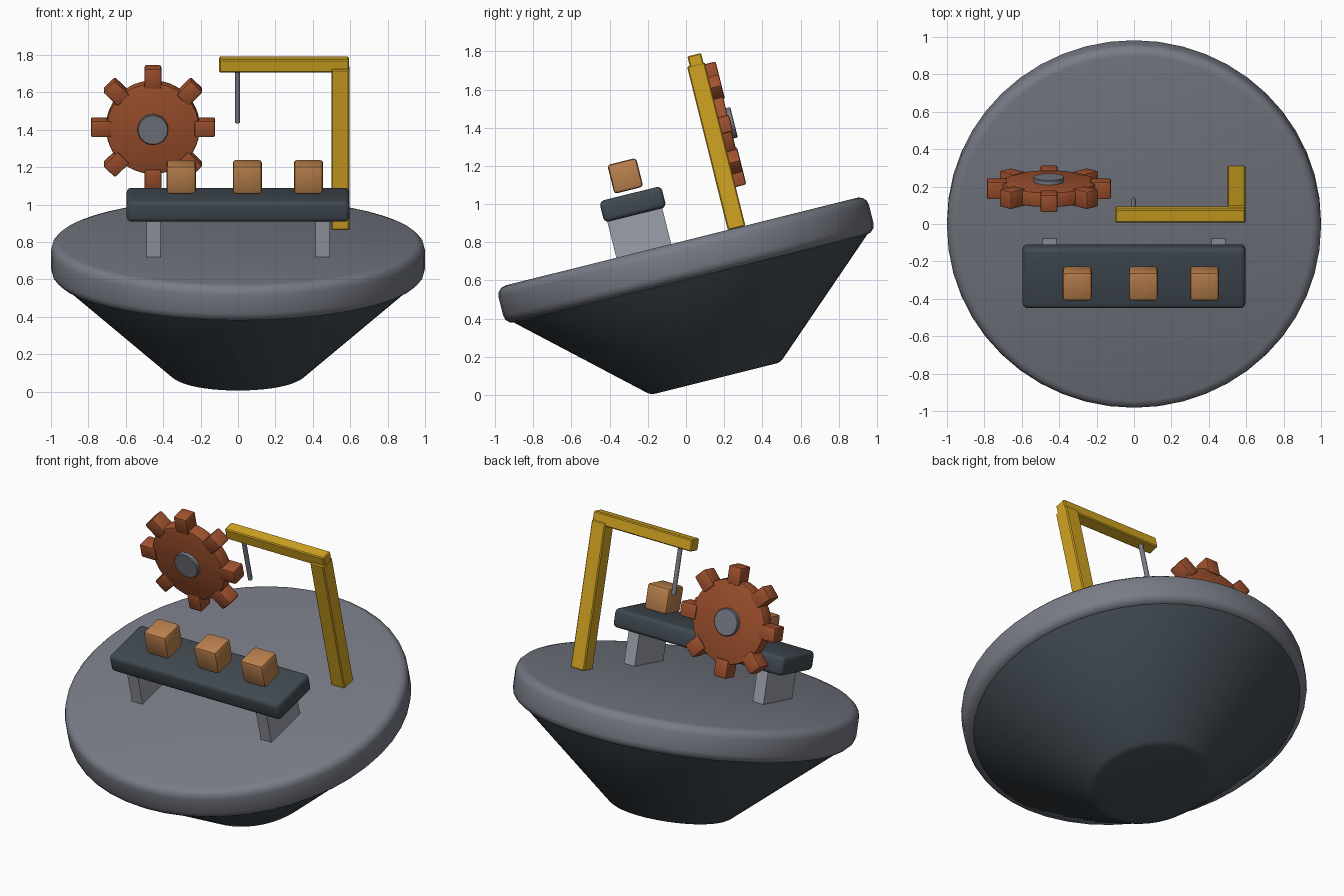
import bpy, bmesh, math
from mathutils import Matrix, Vector

if "Cube" in bpy.data.objects:
    bpy.data.objects.remove(bpy.data.objects["Cube"])

# Everything is modelled upright around the disc centre, then tilted together
TILT = Matrix.Translation((0, 0, 0.707)) @ Matrix.Rotation(math.radians(14), 4, 'X')


def material(name, rgb):
    m = bpy.data.materials.new(name)
    m.diffuse_color = (*rgb, 1)
    m.use_nodes = True
    m.node_tree.nodes["Principled BSDF"].inputs["Base Color"].default_value = m.diffuse_color
    return m


GREY = material("stone_grey", (0.19, 0.20, 0.24))
DARK = material("dark_slate", (0.052, 0.068, 0.082))
LIGHT = material("light_grey", (0.33, 0.35, 0.40))
RUST = material("rust_orange", (0.36, 0.085, 0.028))
YELLOW = material("crane_yellow", (0.64, 0.37, 0.016))
WOOD = material("crate_tan", (0.50, 0.22, 0.075))


def finish(bm, name, mat, bevel=0, segments=2):
    if bevel:
        edges = [e for e in bm.edges if e.calc_face_angle(0) > math.radians(30)]
        bmesh.ops.bevel(bm, geom=edges, offset=bevel, segments=segments,
                        profile=0.5, affect='EDGES')
    me = bpy.data.meshes.new(name)
    bm.to_mesh(me)
    bm.free()
    me.materials.append(mat)
    ob = bpy.data.objects.new(name, me)
    bpy.context.collection.objects.link(ob)
    ob.matrix_world = TILT
    bpy.ops.object.select_all(action='DESELECT')
    ob.select_set(True)
    bpy.context.view_layer.objects.active = ob
    bpy.ops.object.shade_smooth_by_angle(angle=math.radians(35))
    return ob


def add_box(bm, center, size, turn=Matrix()):
    bmesh.ops.create_cube(bm, size=1, matrix=turn @ Matrix.Translation(center)
                          @ Matrix.Diagonal((*size, 1)))


def box(name, center, size, mat, bevel=0, segments=2):
    bm = bmesh.new()
    add_box(bm, center, size)
    return finish(bm, name, mat, bevel, segments)


def round_part(name, center, r_low, r_top, depth, mat, bevel=0, sides=48,
               along_y=False, segments=2):
    bm = bmesh.new()
    turn = Matrix.Rotation(math.radians(-90 if along_y else 0), 4, 'X')
    bmesh.ops.create_cone(bm, cap_ends=True, segments=sides, radius1=r_low,
                          radius2=r_top, depth=depth,
                          matrix=Matrix.Translation(center) @ turn)
    return finish(bm, name, mat, bevel, segments)


# Platform and tapered underside
round_part("platform", (0, 0, 0), 1, 1, 0.2, GREY, 0.05, segments=3)
round_part("underside", (0, 0, -0.365), 0.35, 0.965, 0.55, DARK, 0.02)

# Conveyor: belt bed, two legs, three crates
box("conveyor_bed", (0, -0.2, 0.351), (1.19, 0.335, 0.115), DARK, 0.025, 3)
for i, x in enumerate((-0.4525, 0.4525)):
    box(f"conveyor_leg_{i + 1}", (x, -0.203, 0.2), (0.075, 0.297, 0.22), LIGHT)
for i, x in enumerate((-0.303, 0.05, 0.377)):
    box(f"crate_{i + 1}", (x, -0.202, 0.505), (0.156, 0.156, 0.156), WOOD, 0.017)

# Crane arm: post, beam, hanging rod
box("crane_post", (0.5475, 0.298, 0.54), (0.095, 0.095, 0.885), YELLOW, 0.006, 1)
box("crane_beam", (0.247, 0.302, 0.998), (0.695, 0.074, 0.072), YELLOW, 0.006, 1)
round_part("hanging_rod", (-0.002, 0.3, 0.828), 0.014, 0.014, 0.3, GREY, sides=16)

# Cog wheel with eight teeth and a hub
cog = Vector((-0.455, 0.354, 0.64))
round_part("cog_wheel", cog, 0.25, 0.25, 0.082, RUST, 0.01, along_y=True)
bm = bmesh.new()
for i in range(8):
    turn = Matrix.Translation(cog) @ Matrix.Rotation(i * math.pi / 4, 4, 'Y')
    add_box(bm, (0, 0, 0.277), (0.09, 0.097, 0.11), turn)
finish(bm, "cog_teeth", RUST, 0.01)
round_part("cog_hub", cog, 0.082, 0.082, 0.13, GREY, 0.004, 32, True, 1)
